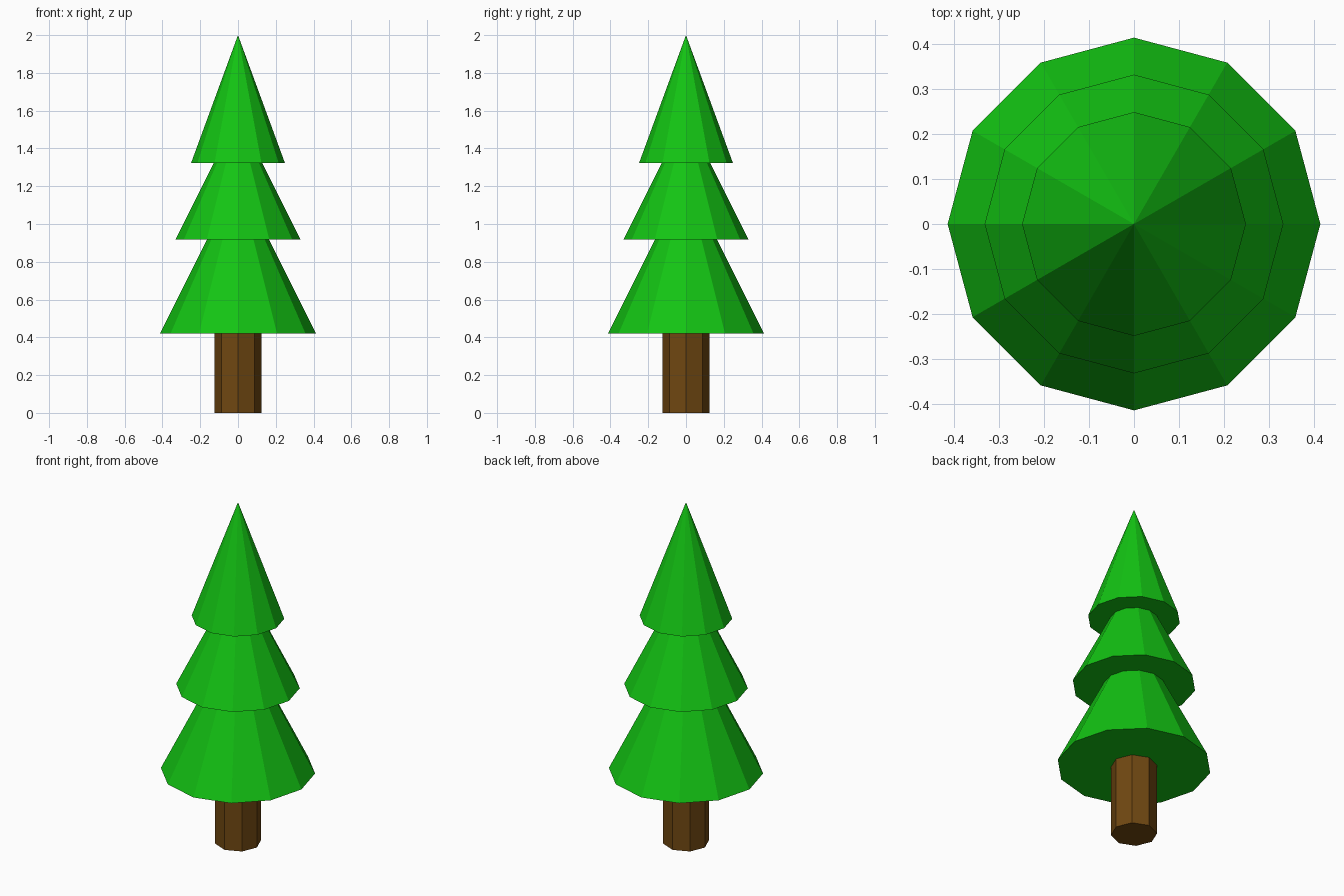
import bpy
import math

# Remove the default cube
default_cube = bpy.data.objects.get("Cube")
if default_cube:
    bpy.data.objects.remove(default_cube, do_unlink=True)


def make_material(name, color):
    mat = bpy.data.materials.new(name)
    mat.use_nodes = True
    mat.diffuse_color = color
    mat.node_tree.nodes["Principled BSDF"].inputs["Base Color"].default_value = color
    return mat


def add_cone(name, sides, base_radius, top_radius, bottom, top, mat):
    """Flat-shaded upright cone or prism between two heights, one corner facing the front."""
    bpy.ops.mesh.primitive_cone_add(
        vertices=sides, radius1=base_radius, radius2=top_radius,
        depth=top - bottom, location=(0, 0, (bottom + top) / 2))
    obj = bpy.context.object
    obj.name = obj.data.name = name
    obj.data.materials.append(mat)
    return obj


leaf_green = make_material("leaf green", (0.0065, 0.55, 0.0065, 1))
bark_brown = make_material("bark brown", (0.16, 0.064, 0.0056, 1))

# Eight-sided trunk
add_cone("trunk", 8, 0.124, 0.124, 0.0, 0.419, bark_brown)

# Three overlapping twelve-sided foliage tiers: name, radius, bottom, tip
tiers = [
    ("lower_foliage", 0.413, 0.419, 1.245),
    ("middle_foliage", 0.331, 0.918, 1.58),
    ("upper_foliage", 0.248, 1.324, 2.0),
]
for name, radius, bottom, tip in tiers:
    add_cone(name, 12, radius, 0.0, bottom, tip, leaf_green)
